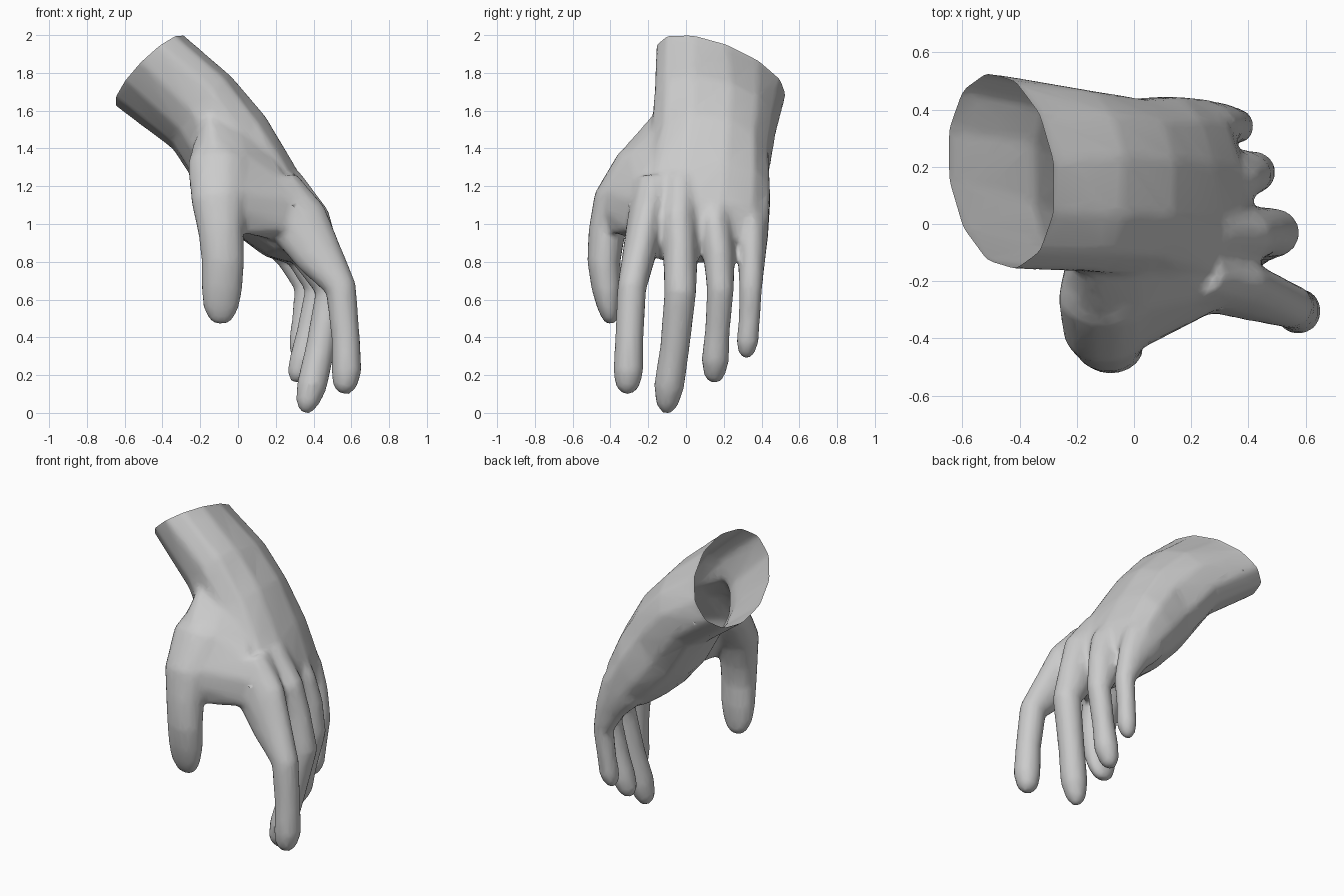
import bpy, bmesh, math
from mathutils import Vector as V

bm = bmesh.new()


def skin(rings):
    """Closed loft through rings of points."""
    rows = [[bm.verts.new(p) for p in r] for r in rings]
    n = len(rows[0])
    for a, b in zip(rows, rows[1:]):
        for i in range(n):
            bm.faces.new((a[i], a[(i + 1) % n], b[(i + 1) % n], b[i]))
    bm.faces.new(rows[0])
    bm.faces.new(rows[-1][::-1])


def oval(c, s, t, n=12, power=1.0):
    pts = []
    for i in range(n):
        a = 2 * math.pi * (i + 0.5) / n
        k = [math.copysign(abs(f(a)) ** power, f(a)) for f in (math.cos, math.sin)]
        pts.append(V(c) + V(s) * k[0] + V(t) * k[1])
    return pts


def limb(path):
    """Tapered tube; each station is x, y, z, radius across x, radius across y."""
    pts = [V(p[:3]) for p in path]
    rings = []
    for i, p in enumerate(path):
        t = (pts[min(i + 1, len(pts) - 1)] - pts[max(i - 1, 0)]).normalized()
        ref = V((1, 0, 0)) if abs(t.x) < 0.85 else V((0, 0, 1))
        u = (ref - t * ref.dot(t)).normalized()
        rings.append(oval(pts[i], u * p[3], t.cross(u) * p[-1]))
    skin(rings)


def hull(points):
    """Convex filler between parts."""
    vs = [bm.verts.new(p) for p in points]
    bmesh.ops.convex_hull(bm, input=vs)
    loose = [v for v in vs if v.is_valid and not v.link_faces]
    bmesh.ops.delete(bm, geom=loose, context='VERTS')


# Wrist and palm: centre, half width, half thickness
cut_n = V((-0.61, 0.21, 0.763)).normalized()
cut_p = V((-0.465, 0.185, 1.81))
rim = (cut_p, (0, 0.34, -0.095), (0.187, -0.06, 0.17))
skin([oval(cut_p + cut_n * 0.12, *rim[1:]), oval(*rim)] + [oval(*s, power=0.85) for s in (
    ((-0.19, 0.155, 1.59), (0, 0.325, -0.06), (0.16, -0.02, 0.18)),
    ((-0.01, 0.125, 1.345), (0, 0.32, -0.03), (0.155, 0, 0.23)),
    ((0.145, 0.10, 1.13), (-0.02, 0.355, 0), (0.145, 0, 0.20)),
    ((0.27, 0.085, 0.975), (-0.04, 0.36, 0), (0.12, 0, 0.15)),
    ((0.35, 0.08, 0.86), (-0.06, 0.30, 0), (0.07, 0, 0.07)),
)])

# Fingers: index, middle, ring, little
for path in (
    [(.20, -.17, 1.20, .13, .11), (.32, -.215, 1.01, .165, .10), (.43, -.25, .83, .13, .09),
     (.545, -.287, .66, .085, .079), (.57, -.30, .40, .077), (.575, -.305, .22, .082),
     (.565, -.31, .14, .065), (.56, -.31, .10, .03)],
    [(.22, -.03, 1.21, .13, .11), (.335, -.04, 1.00, .165, .11), (.415, -.03, .83, .13, .093),
     (.495, -.03, .64, .087), (.435, -.06, .34, .08), (.39, -.09, .14, .082),
     (.365, -.10, .05, .062), (.355, -.10, .0, .03)],
    [(.20, .15, 1.18, .12, .11), (.30, .155, .97, .155, .10), (.375, .175, .82, .115, .084),
     (.425, .182, .65, .073), (.375, .165, .42, .068), (.345, .155, .28, .075),
     (.315, .15, .20, .058), (.305, .15, .16, .028)],
    [(.13, .32, 1.15, .11, .10), (.225, .345, .96, .145, .095), (.305, .348, .82, .10, .074),
     (.36, .342, .66, .063), (.34, .335, .48, .058), (.33, .325, .38, .062),
     (.315, .32, .32, .047), (.31, .32, .29, .022)],
):
    limb(path)

# Thumb with its fleshy base
limb([(-.07, -.08, 1.43, .16, .12), (-.10, -.27, 1.30, .17, .12), (-.10, -.38, 1.12, .15, .115),
      (-.09, -.42, .95, .122, .10), (-.08, -.435, .80, .115, .09), (-.085, -.42, .66, .112, .082),
      (-.09, -.41, .56, .097, .062), (-.09, -.40, .50, .07, .045), (-.09, -.40, .472, .035, .025)])

# Web between thumb and index finger, sloping up to the wrist
hull([(-.16, -.14, 1.62), (-.24, -.17, 1.42), (.00, -.13, 1.54), (-.12, -.31, 1.43), (-.20, -.42, 1.24),
      (.00, -.44, 1.18), (-.02, -.46, 1.08), (.03, -.40, .95), (.12, -.33, .99), (.17, -.19, 1.33),
      (.04, -.30, 1.37), (.28, -.24, 1.22), (.22, -.30, 1.15), (.38, -.25, 1.12), (.33, -.28, .97),
      (.24, -.16, .90), (.05, -.10, .98)])

bmesh.ops.recalc_face_normals(bm, faces=bm.faces)
mesh = bpy.data.meshes.new("hand")
bm.to_mesh(mesh)
bm.free()
hand = bpy.data.objects.new("hand", mesh)
bpy.context.collection.objects.link(hand)
bpy.context.view_layer.objects.active = hand
hand.select_set(True)

# Fuse the parts into one skin, soften the joins, reduce
m = hand.modifiers.new("fuse", 'REMESH')
m.mode, m.voxel_size = 'VOXEL', 0.014
m = hand.modifiers.new("soften", 'SMOOTH')
m.factor, m.iterations = 0.5, 16
m = hand.modifiers.new("reduce", 'DECIMATE')
m.ratio = 0.12
for name in ("fuse", "soften", "reduce"):
    bpy.ops.object.modifier_apply(modifier=name)

# Open the hollow wrist
bm = bmesh.new()
bm.from_mesh(hand.data)
bmesh.ops.bisect_plane(bm, geom=bm.verts[:] + bm.edges[:] + bm.faces[:],
                       plane_co=cut_p, plane_no=cut_n, clear_outer=True)
bm.to_mesh(hand.data)
bm.free()
bpy.ops.object.shade_smooth()
